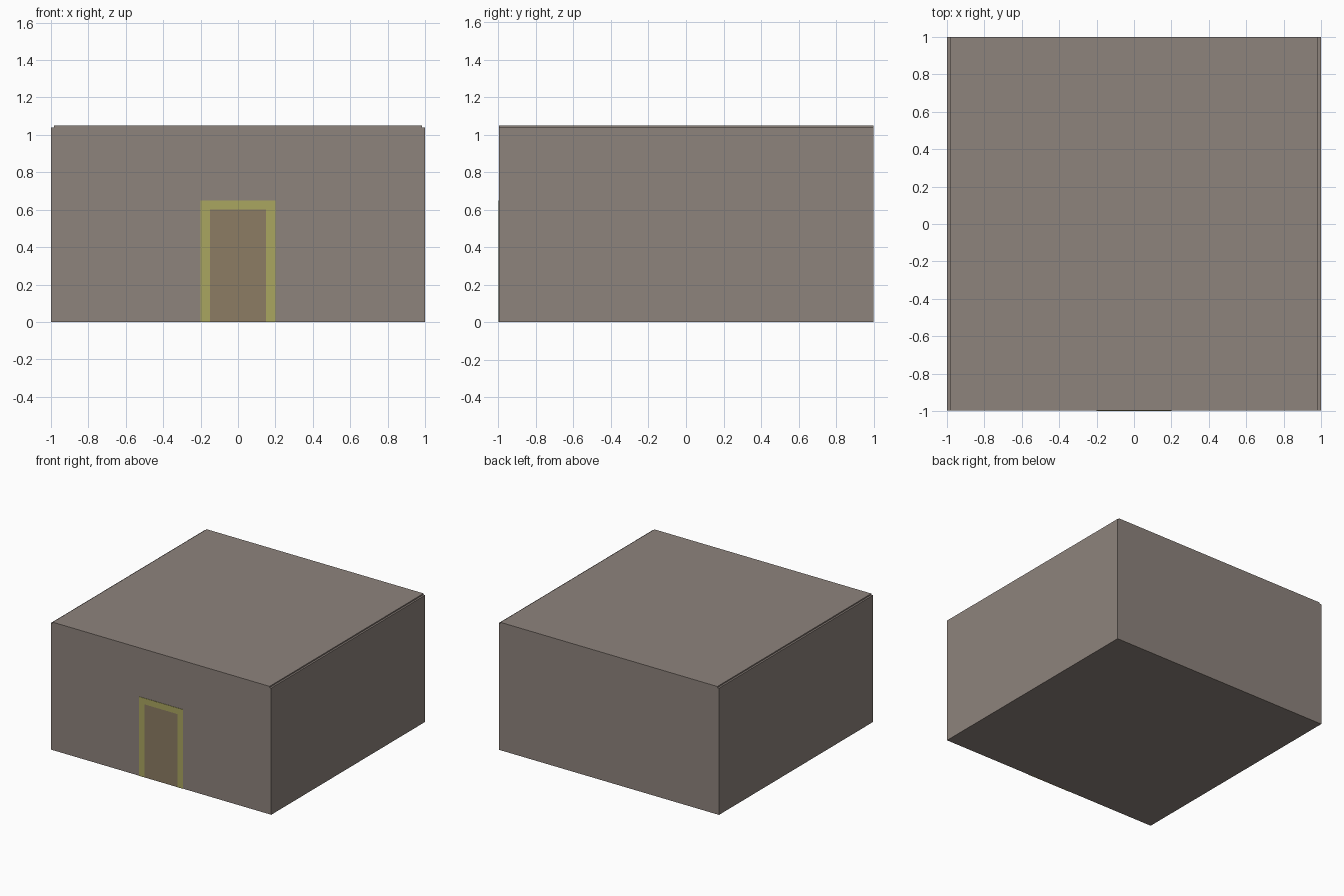
import bpy
import bmesh

if "Cube" in bpy.data.objects:
    bpy.data.objects.remove(bpy.data.objects["Cube"])


def material(name, rgb):
    m = bpy.data.materials.new(name)
    m.diffuse_color = (*rgb, 1)
    m.use_nodes = True
    m.node_tree.nodes["Principled BSDF"].inputs["Base Color"].default_value = m.diffuse_color
    return m


STONE = material("stone", (0.27, 0.227, 0.203))
TRIM = material("yellow_trim", (0.40, 0.38, 0.115))
WOOD = material("wood", (0.264, 0.20, 0.125))


def finish(name, bm, mat):
    bmesh.ops.recalc_face_normals(bm, faces=bm.faces)
    mesh = bpy.data.meshes.new(name)
    bm.to_mesh(mesh)
    bm.free()
    mesh.materials.append(mat)
    obj = bpy.data.objects.new(name, mesh)
    bpy.context.collection.objects.link(obj)
    return obj


def extrude_profile(name, points, y0, y1, mat):
    """Extrude an (x, z) outline along y."""
    bm = bmesh.new()
    face = bm.faces.new([bm.verts.new((x, y0, z)) for x, z in points])
    new = bmesh.ops.extrude_face_region(bm, geom=[face])["geom"]
    verts = [v for v in new if isinstance(v, bmesh.types.BMVert)]
    bmesh.ops.translate(bm, verts=verts, vec=(0, y1 - y0, 0))
    return finish(name, bm, mat)


FRONT = -0.997
H = 1.05        # building height
EDGE = 0.985    # roof edge
STEP = 1.04     # side walls stop just under the roof surface

# Building block, with a fine step along both sides of the roof
extrude_profile("building_body",
                [(-1, 0), (1, 0), (1, STEP), (EDGE, STEP), (EDGE, H),
                 (-EDGE, H), (-EDGE, STEP), (-1, STEP)],
                FRONT, 1, STONE)

# Door surround: an upside-down U
extrude_profile("door_frame",
                [(-0.2, 0), (-0.15, 0), (-0.15, 0.6), (0.15, 0.6),
                 (0.15, 0), (0.2, 0), (0.2, 0.65), (-0.2, 0.65)],
                -1.0, FRONT + 0.01, TRIM)

# Door leaf inside the surround
extrude_profile("door", [(-0.15, 0), (0.15, 0), (0.15, 0.6), (-0.15, 0.6)],
                -0.999, FRONT + 0.01, WOOD)
